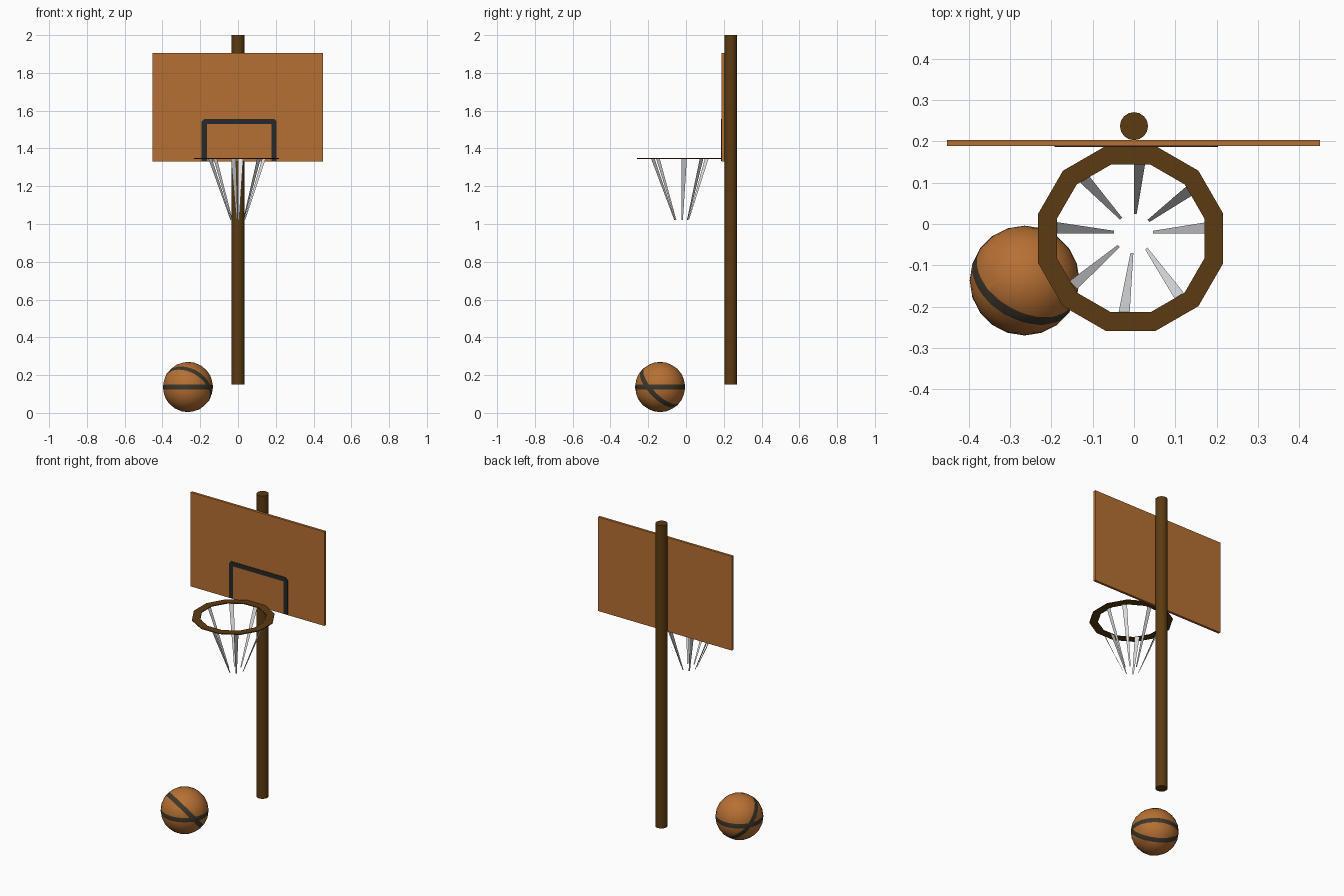
import bpy, bmesh, math
from mathutils import Vector

if "Cube" in bpy.data.objects:
    bpy.data.objects.remove(bpy.data.objects["Cube"])


def material(name, rgb):
    m = bpy.data.materials.new(name)
    m.diffuse_color = (*rgb, 1)
    m.use_nodes = True
    m.node_tree.nodes["Principled BSDF"].inputs["Base Color"].default_value = m.diffuse_color
    return m


ORANGE = material("orange_brown", (0.47, 0.162, 0.034))
BROWN = material("dark_brown", (0.107, 0.044, 0.006))
BLACK = material("charcoal", (0.02, 0.021, 0.022))
SEAM = material("seam_brown", (0.047, 0.038, 0.024))
WHITE = material("net_white", (0.75, 0.76, 0.78))


def make(name, bm, *mats):
    me = bpy.data.meshes.new(name)
    bm.to_mesh(me)
    bm.free()
    ob = bpy.data.objects.new(name, me)
    bpy.context.collection.objects.link(ob)
    for m in mats:
        me.materials.append(m)
    return ob


def smooth(ob, angle):
    bpy.ops.object.select_all(action='DESELECT')
    ob.select_set(True)
    bpy.context.view_layer.objects.active = ob
    bpy.ops.object.shade_smooth_by_angle(angle=math.radians(angle))


def extrude(bm, faces, offset):
    ret = bmesh.ops.extrude_face_region(bm, geom=faces)
    verts = [g for g in ret["geom"] if isinstance(g, bmesh.types.BMVert)]
    bmesh.ops.translate(bm, verts=verts, vec=offset)
    bmesh.ops.recalc_face_normals(bm, faces=bm.faces[:])


# pole
bm = bmesh.new()
bmesh.ops.create_cone(bm, cap_ends=True, segments=16, radius1=0.034, radius2=0.034, depth=1.85)
bmesh.ops.translate(bm, verts=bm.verts[:], vec=(0, 0.237, 1.075))
smooth(make("pole", bm, BROWN), 40)

# backboard
bm = bmesh.new()
bmesh.ops.create_cube(bm, size=1)
bmesh.ops.scale(bm, verts=bm.verts[:], vec=(0.904, 0.015, 0.575))
bmesh.ops.translate(bm, verts=bm.verts[:], vec=(-0.001, 0.1965, 1.6175))
make("backboard", bm, ORANGE)

# painted target frame: open arch with clipped corners, as a thin plate
bm = bmesh.new()
cx, bottom = 0.006, 1.333


def arch(half, top, cut):
    pts = [(-half, bottom), (-half, top - cut), (-half + cut, top),
           (half - cut, top), (half, top - cut), (half, bottom)]
    return [bm.verts.new((cx + x, 0.189, z)) for x, z in pts]


outer, inner = arch(0.198, 1.557, 0.014), arch(0.171, 1.53, 0.003)
faces = [bm.faces.new((outer[i], outer[i + 1], inner[i + 1], inner[i])) for i in range(5)]
extrude(bm, faces, (0, -0.003, 0))
make("target_frame", bm, BLACK)

# hoop: flat twelve-sided ring
hoop = Vector((-0.008, -0.035, 1.344))
bm = bmesh.new()


def ring(r):
    return [bm.verts.new(hoop + Vector((r * math.cos(a), r * math.sin(a), 0)))
            for a in (math.radians(15 + 30 * i) for i in range(12))]


outer, inner = ring(0.232), ring(0.185)
faces = [bm.faces.new((outer[i], outer[(i + 1) % 12], inner[(i + 1) % 12], inner[i]))
         for i in range(12)]
extrude(bm, faces, (0, 0, 0.005))
make("hoop", bm, BROWN)

# net: eight tapering strips, swung slightly about the hoop
bm = bmesh.new()
top_c, low_c = Vector((-0.005, -0.033, 1.345)), Vector((-0.001, -0.023, 1.02))
for i in range(8):
    a = math.radians(45 * i)
    out = Vector((math.cos(a), math.sin(a), 0))
    side = Vector((-out.y, out.x, 0))
    hi = top_c + out * 0.182 - side * 0.019
    lo = low_c + out * 0.047 - side * 0.004
    if i % 4 == 0:  # side strips lean towards the board
        hi.y = -0.009
        lo.y = -0.020
    bm.faces.new([bm.verts.new(p) for p in
                  (hi - side * 0.0135, lo - side * 0.0035, lo + side * 0.0035, hi + side * 0.0135)])
bmesh.ops.recalc_face_normals(bm, faces=bm.faces[:])
make("net", bm, WHITE)

# ball: sphere cut along two great-circle seams
bm = bmesh.new()
bmesh.ops.create_icosphere(bm, subdivisions=3, radius=0.133)
normals = [Vector((0, 0, 1)), Vector((0.383, 0.663, 0.643)).normalized()]
half = 0.0135
for n in normals:
    for s in (-half, half):
        bmesh.ops.bisect_plane(bm, geom=bm.verts[:] + bm.edges[:] + bm.faces[:],
                               plane_co=n * s, plane_no=n, dist=1e-5)
for f in bm.faces:
    c = f.calc_center_median()
    f.material_index = int(any(abs(c.dot(n)) < half for n in normals))
bmesh.ops.translate(bm, verts=bm.verts[:], vec=(-0.265, -0.137, 0.137))
smooth(make("ball", bm, ORANGE, SEAM), 40)
